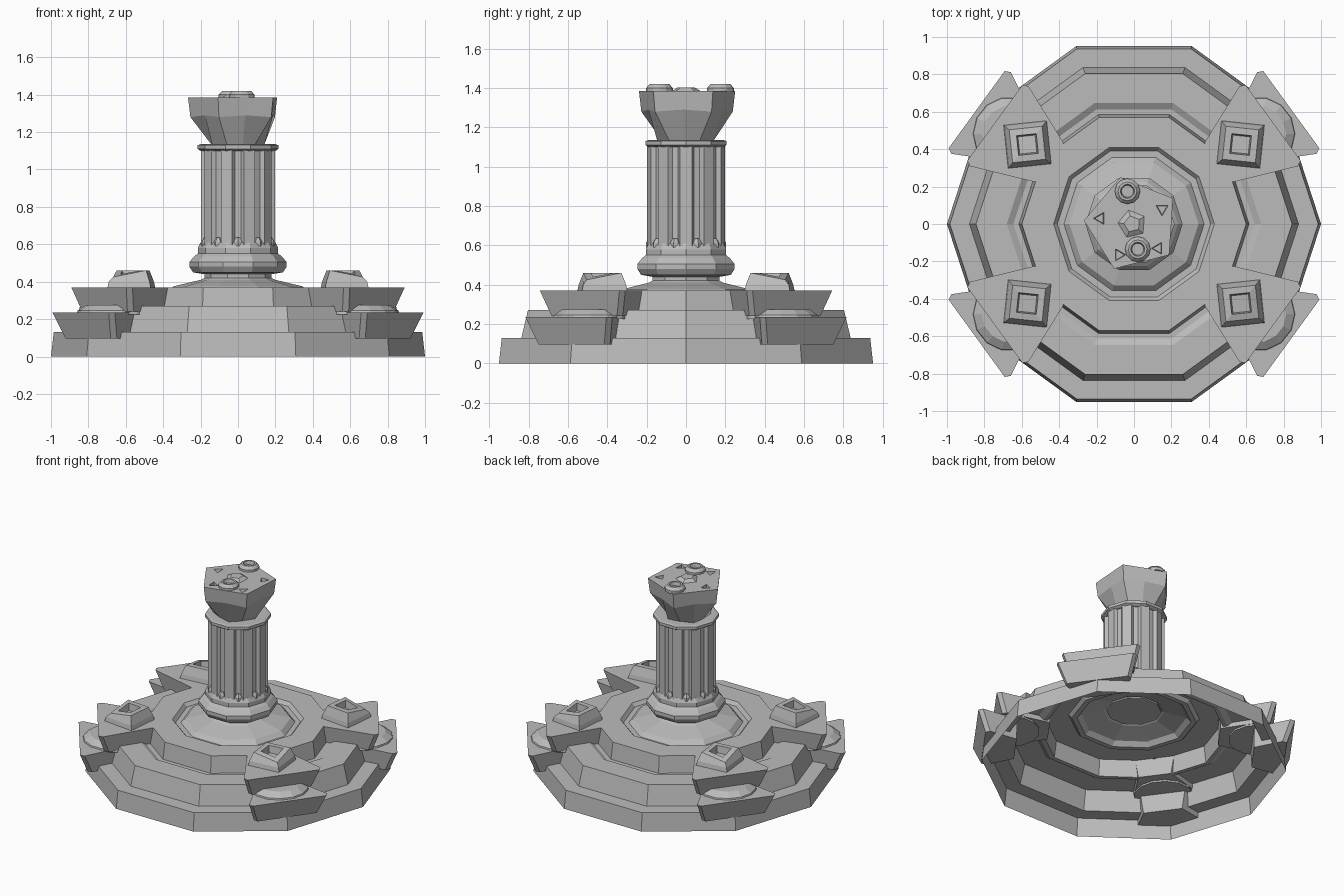
import bpy, bmesh
from math import sin, cos, pi, radians
from mathutils import Vector

old = bpy.data.objects.get("Cube")
if old:
    bpy.data.objects.remove(old, do_unlink=True)

stone = bpy.data.materials.new("grey_stone")
stone.use_nodes = True
GREY = (0.5, 0.5, 0.5, 1)
stone.diffuse_color = GREY
stone.node_tree.nodes["Principled BSDF"].inputs["Base Color"].default_value = GREY


def loft(name, rings, close_bottom=True, close_top=True):
    """Skin a stack of equal-length rings of points."""
    bm = bmesh.new()
    loops = [[bm.verts.new(p) for p in ring] for ring in rings]
    n = len(loops[0])
    for a, b in zip(loops, loops[1:]):
        for i in range(n):
            j = (i + 1) % n
            bm.faces.new((a[i], a[j], b[j], b[i]))
    if close_bottom:
        bm.faces.new(loops[0][::-1])
    if close_top:
        bm.faces.new(loops[-1])
    if close_bottom and close_top:
        bmesh.ops.recalc_face_normals(bm, faces=bm.faces)
    mesh = bpy.data.meshes.new(name)
    bm.to_mesh(mesh)
    bm.free()
    mesh.materials.append(stone)
    obj = bpy.data.objects.new(name, mesh)
    bpy.context.collection.objects.link(obj)
    return obj


def ring(r, z, sides=10, phase=0.0, cx=0.0, cy=0.0):
    return [(cx + r * cos(phase + 2 * pi * i / sides),
             cy + r * sin(phase + 2 * pi * i / sides), z) for i in range(sides)]


def lathe(name, profile, sides=10, phase=0.0, cx=0.0, cy=0.0, **caps):
    return loft(name, [ring(r, z, sides, phase, cx, cy) for r, z in profile], **caps)


# Stepped base, a shell open underneath
lathe("stepped_base", [
    (1.0, 0), (0.985, 0.13), (0.88, 0.13), (0.845, 0.27), (0.68, 0.27),
    (0.645, 0.25), (0.615, 0.25), (0.6, 0.37), (0.43, 0.37), (0.41, 0.345),
    (0.375, 0.345), (0.345, 0.375), (0.2, 0.41), (0.18, 0.42)],
    close_bottom=False)

# Column foot and collar
lathe("column_foot", [
    (0.18, 0.41), (0.18, 0.44), (0.24, 0.45), (0.26, 0.48), (0.26, 0.505),
    (0.235, 0.535), (0.215, 0.55), (0.215, 0.58), (0.2, 0.61)])
lathe("column_collar", [(0.2, 1.1), (0.217, 1.11), (0.217, 1.13), (0.2, 1.135)])


# Fluted shaft: flat ridges at the corners, grooves between them
def fluted(z):
    pts = []
    for i in range(10):
        for off, r in ((-9, 0.2), (9, 0.2), (13, 0.178), (23, 0.178)):
            a = radians(36 * i + off)
            pts.append((r * cos(a), r * sin(a), z))
    return pts


loft("fluted_shaft", [fluted(0.58), fluted(1.11)])

# Small rounded stops at the foot of each flute
for i in range(10):
    a = radians(36 * i + 18)
    lathe(f"flute_stop_{i}", [(0.025, 0.59), (0.025, 0.615), (0.012, 0.635)],
          6, a, 0.178 * cos(a), 0.178 * sin(a))

# Five-sided faceted capital
PH, CX = radians(32), -0.01


def facet_ring(r_corner, r_mid, z_corner, z_mid):
    pts = []
    for i in range(10):
        a = PH + i * pi / 5
        r, z = (r_mid, z_mid) if i % 2 else (r_corner, z_corner)
        pts.append((CX + r * cos(a), r * sin(a), z))
    return pts


capital = loft("capital", [
    facet_ring(0.13, 0.15, 1.13, 1.13),
    facet_ring(0.245, 0.197, 1.28, 1.29),
    facet_ring(0.258, 0.209, 1.385, 1.385)])
lathe("capital_boss", [(0.085, 1.38), (0.045, 1.403)], 5, PH, CX)

# Triangular pits in the capital's top
for k, (x, y, turn) in enumerate([(0.15, 0.08, 30), (-0.18, 0.03, 180),
                                  (-0.08, -0.165, 120), (0.13, -0.13, 60)]):
    cutter = lathe(f"pit_cutter_{k}", [(0.03, 1.355), (0.04, 1.4)], 3, radians(turn), x, y)
    cutter.hide_render = True
    cutter.hide_viewport = True
    cut = capital.modifiers.new("pit", 'BOOLEAN')
    cut.operation = 'DIFFERENCE'
    cut.object = cutter

# Two hollow round studs
for k, (x, y) in enumerate([(-0.035, 0.175), (0.02, -0.135)]):
    lathe(f"capital_stud_{k}", [(0.068, 1.38), (0.068, 1.4), (0.05, 1.42),
                                (0.038, 1.42), (0.032, 1.395)], 12, 0, x, y)

# Corner buttresses, repeated in four quadrants
AXIS = Vector((cos(radians(36)), sin(radians(36)), 0))
SIDE = Vector((-AXIS.y, AXIS.x, 0))


def wedge(u_in, u_out, w_in, w_out, z):
    """Trapezoid plan with clipped outer corners."""
    plan = [(u_in, -w_in), (u_out - 0.03, -w_out), (u_out, -w_out + 0.015),
            (u_out, w_out - 0.015), (u_out - 0.03, w_out), (u_in, w_in)]
    return [AXIS * u + SIDE * v + Vector((0, 0, z)) for u, v in plan]


def plinth_ring(r, z, drop=0.0):
    pts = ring(r, z, 4, radians(39), 0.57, 0.425)
    x, y, top = pts[0]
    pts[0] = (x, y, top - drop)
    return pts


dome_at = AXIS * 0.82
parts = {
    "lower_buttress": [wedge(0.78, 0.99, 0.13, 0.22, 0.095),
                       wedge(0.78, 1.04, 0.15, 0.27, 0.235)],
    "upper_buttress": [wedge(0.56, 0.88, 0.11, 0.22, 0.24),
                       wedge(0.56, 0.92, 0.13, 0.265, 0.37)],
    "buttress_disc": [ring(r, z, 14, 0, dome_at.x, dome_at.y)
                      for r, z in ((0.2, 0.225), (0.195, 0.245), (0.15, 0.275))],
    "corner_plinth": [plinth_ring(0.165, 0.365), plinth_ring(0.155, 0.4),
                      plinth_ring(0.125, 0.46, 0.035), plinth_ring(0.075, 0.46, 0.02),
                      plinth_ring(0.065, 0.41, 0.015)],
}
for sx, xname in ((1, "left"), (-1, "right")):
    for sy, yname in ((-1, "front"), (1, "back")):
        for part, rings in parts.items():
            loft(f"{part}_{yname}_{xname}",
                 [[(p[0] * sx, p[1] * sy, p[2]) for p in r] for r in rings])
